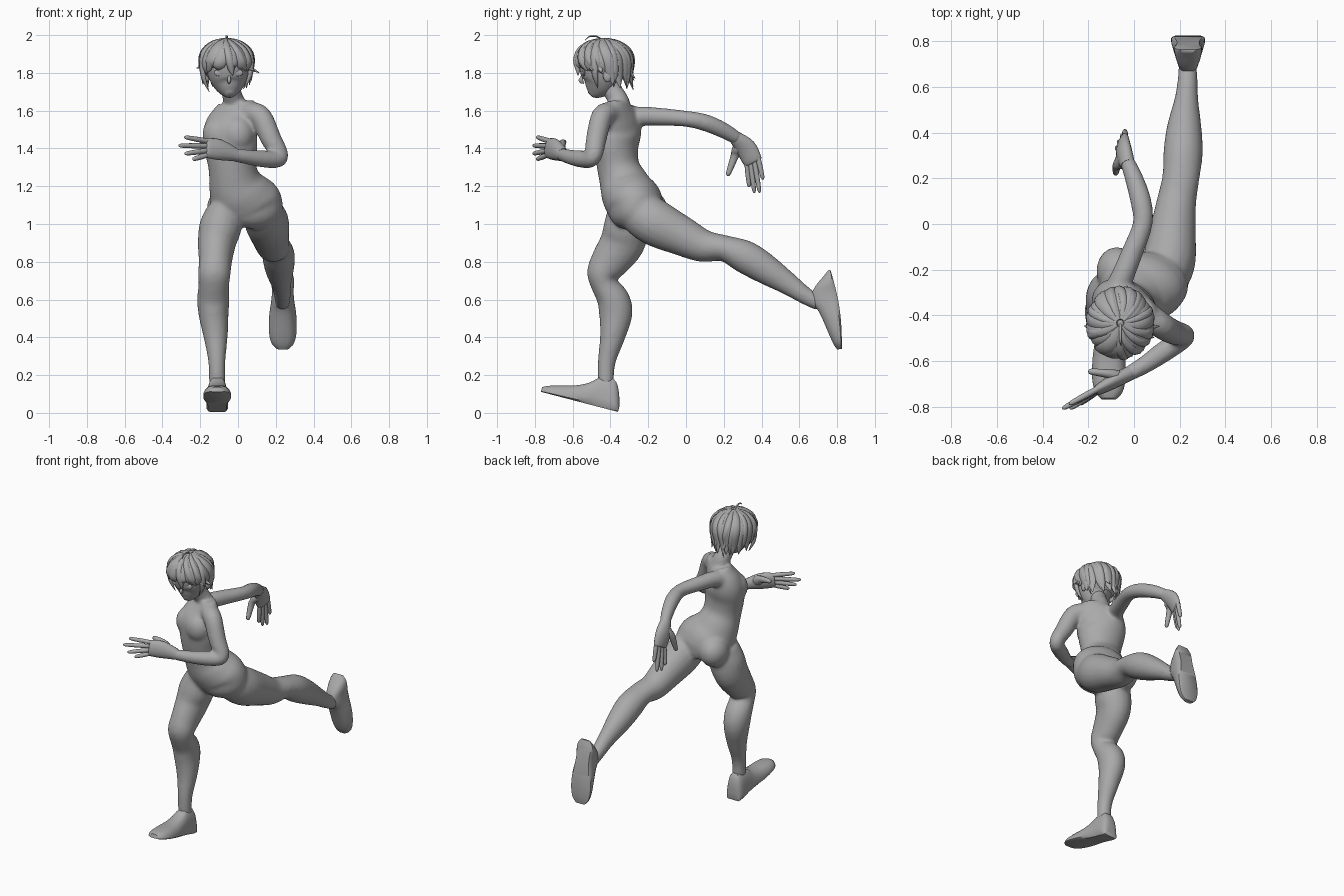
import bpy, bmesh, math, random
from mathutils import Vector, Matrix

random.seed(4)
grey = bpy.data.materials.new("plain_grey")
grey.diffuse_color = (0.4, 0.4, 0.4, 1)


def finish(name, bm, angle=50):
    bmesh.ops.recalc_face_normals(bm, faces=bm.faces)
    me = bpy.data.meshes.new(name)
    bm.to_mesh(me)
    bm.free()
    me.materials.append(grey)
    ob = bpy.data.objects.new(name, me)
    bpy.context.collection.objects.link(ob)
    bpy.ops.object.select_all(action='DESELECT')
    ob.select_set(True)
    bpy.context.view_layer.objects.active = ob
    bpy.ops.object.shade_smooth_by_angle(angle=math.radians(angle))
    return ob


def spline(rows, steps):
    """Catmull-Rom interpolation of rows of numbers."""
    out = []
    for i in range(len(rows) - 1):
        p0, p1 = rows[max(i - 1, 0)], rows[i]
        p2, p3 = rows[i + 1], rows[min(i + 2, len(rows) - 1)]
        for k in range(steps):
            t = k / steps
            out.append([0.5 * (2 * b + (c - a) * t + (2*a - 5*b + 4*c - d) * t*t
                               + (3*b - a - 3*c + d) * t**3)
                        for a, b, c, d in zip(p0, p1, p2, p3)])
    return out + [list(rows[-1])]


def skin(bm, rings):
    vs = [[bm.verts.new(p) for p in r] for r in rings]
    n = len(vs[0])
    for r, s in zip(vs, vs[1:]):
        for j in range(n):
            bm.faces.new((r[j], r[(j + 1) % n], s[(j + 1) % n], s[j]))
    bm.faces.new(vs[0][::-1])
    bm.faces.new(vs[-1])


def tube(bm, rows, side=(1, 0, 0), n=18, steps=4):
    """Elliptic tube; a row is x, y, z, half width, half depth, twist."""
    rows = spline([tuple(r) + (0,) * (6 - len(r)) for r in rows], steps)
    pts = [Vector(r[:3]) for r in rows]
    rings = []
    for i, r in enumerate(rows):
        t = (pts[min(i + 1, len(pts) - 1)] - pts[max(i - 1, 0)]).normalized()
        a = Vector(side)
        a = (a - t * a.dot(t)).normalized()
        a = Matrix.Rotation(math.radians(r[5]), 3, t) @ a
        b = t.cross(a)
        rings.append([pts[i] + a * max(r[3], .0005) * math.cos(w) + b * max(r[4], .0005) * math.sin(w)
                      for w in (2 * math.pi * j / n for j in range(n))])
    skin(bm, rings)


def ball(bm, c, r):
    m = Matrix.Translation(c) @ Matrix.Diagonal((*r, 1))
    return bmesh.ops.create_uvsphere(bm, u_segments=24, v_segments=16, radius=1, matrix=m)['verts']


# body: torso, neck, legs and arms merged into one skin
bm = bmesh.new()
tube(bm, [(.03, -.275, .99, .08, .07), (.04, -.28, 1.04, .175, .13),
          (.04, -.27, 1.10, .197, .152), (.01, -.305, 1.16, .17, .145),
          (-.015, -.33, 1.22, .142, .13), (-.03, -.358, 1.30, .127, .112, -10),
          (-.038, -.37, 1.40, .144, .113, -20), (-.04, -.365, 1.49, .153, .118, -32),
          (-.012, -.358, 1.56, .140, .09, -33), (.01, -.358, 1.61, .118, .064, -33),
          (.008, -.358, 1.645, .08, .05, -28)], n=28)
tube(bm, [(-.01, -.345, 1.59, .07, .06), (-.022, -.355, 1.65, .058, .055),
          (-.035, -.385, 1.70, .052, .053), (-.045, -.42, 1.78, .05, .05)])
for c, r in [((-.105, -.385, 1.475), (.084, .082, .095)), ((.0, -.435, 1.475), (.085, .075, .095)),
             ((-.075, -.205, 1.085), (.09, .105, .10)), ((.13, -.21, 1.06), (.115, .10, .10))]:
    ball(bm, c, r)
# planted leg
tube(bm, [(-.075, -.295, 1.08, .088, .115), (-.092, -.315, .99, .112, .12),
          (-.112, -.337, .90, .102, .12), (-.12, -.405, .80, .088, .103),
          (-.125, -.443, .74, .087, .083), (-.128, -.434, .68, .082, .07),
          (-.131, -.385, .60, .086, .087), (-.129, -.372, .52, .080, .089),
          (-.118, -.39, .40, .064, .067), (-.112, -.42, .27, .046, .048),
          (-.11, -.425, .15, .043, .043)])
# trailing leg
tube(bm, [(.12, -.27, 1.08, .10, .115), (.152, -.17, 1.01, .117, .125),
          (.17, -.03, .94, .102, .107), (.185, .09, .885, .088, .088),
          (.205, .20, .872, .082, .07), (.215, .31, .827, .087, .088),
          (.22, .42, .762, .077, .081), (.23, .55, .677, .052, .059),
          (.235, .64, .615, .044, .046), (.235, .71, .58, .04, .042)])
# arm swung back, then arm bent across the chest
tube(bm, [(-.085, -.30, 1.548, .053, .058), (-.055, -.24, 1.57, .051, .053),
          (-.01, -.13, 1.567, .048, .048), (.038, .0, 1.557, .044, .043),
          (.03, .10, 1.537, .047, .046), (.0, .20, 1.495, .041, .043),
          (-.03, .275, 1.45, .033, .036)])
tube(bm, [(.06, -.40, 1.587, .06, .06), (.12, -.445, 1.568, .06, .058),
          (.175, -.475, 1.45, .056, .055), (.22, -.488, 1.37, .047, .049),
          (.205, -.51, 1.342, .046, .046), (.13, -.56, 1.345, .046, .047),
          (.05, -.615, 1.355, .04, .04), (-.03, -.66, 1.367, .036, .033)],
     side=(.6, -.2, .75))
body = finish("body", bm)
rm = body.modifiers.new("merge", 'REMESH')
rm.mode = 'VOXEL'
rm.voxel_size = .009
rm.use_smooth_shade = True
sm = body.modifiers.new("soften", 'SMOOTH')
sm.factor = .5
sm.iterations = 18


# hands: flat palm, four fingers and a thumb
def hand(name, wrist, mid, knuckle, side, tips, thumb):
    side, knuckle = Vector(side).normalized(), Vector(knuckle)
    bm = bmesh.new()
    fwd = (knuckle - Vector(mid)).normalized()
    tube(bm, [(*wrist, .036, .032), (*mid, .056, .031), (*knuckle, .053, .022),
              (*(knuckle + fwd * .012), .044, .012)], side, 14)
    chains = [(knuckle + side * (.037 - .025 * i), Vector(t), .0142) for i, t in enumerate(tips)]
    for base, tip, r in chains:
        d = tip - base
        tube(bm, [(*(base + d * f), r * s, r * s) for f, s in
                  ((-.1, .9), (.3, 1), (.7, .9), (.93, .7), (1, .2))], side, 10, 2)
    a, b, c = (Vector(p) for p in thumb)
    tube(bm, [(*a, .028, .026), (*((a + b) / 2), .032, .025), (*b, .023, .019),
              (*(b.lerp(c, .85)), .014, .013), (*c, .004, .004)], side, 10, 3)
    finish(name, bm, 60)


hand("rear_hand", (-.027, .258, 1.46), (-.045, .315, 1.405), (-.05, .352, 1.335), (.3, .8, .6),
     [(-.04, .408, 1.235), (-.05, .39, 1.165), (-.065, .362, 1.165), (-.075, .335, 1.195)],
     [(-.04, .29, 1.43), (-.075, .258, 1.36), (-.08, .22, 1.255)])
hand("front_hand", (-.015, -.652, 1.367), (-.095, -.692, 1.393), (-.16, -.728, 1.402), (.1, .2, 1),
     [(-.285, -.79, 1.46), (-.315, -.81, 1.415), (-.282, -.81, 1.372), (-.24, -.79, 1.342)],
     [(-.06, -.67, 1.39), (-.12, -.655, 1.425), (-.2, -.645, 1.435)])

# shoes: lofted along the sole; a row is distance, half width, height
PROFILE = [(-.85, 0), (.85, 0), (1, .10), (1, .3), (.88, .6), (.68, .85), (.38, .98),
           (-.38, .98), (-.68, .85), (-.88, .6), (-1, .3), (-1, .10)]


def shoe(name, x, heel, toe, back, sag):
    h = Vector((x, *heel))
    u = Vector((0, toe[0] - heel[0], toe[1] - heel[1])).normalized()
    w = u.cross(Vector((1, 0, 0)))
    front = [(.25, .072, .082), (.33, .073, .06), (.39, .06, .042), (.422, .032, .026)]
    rings = []
    for d, hw, top in spline(back + front, 3):
        low = -sag * math.sin(math.pi * min(1, d / .42))
        rings.append([h + u * d + Vector((hw * a, 0, 0)) + w * (low + (top - low) * b)
                      for a, b in PROFILE])
    bm = bmesh.new()
    skin(bm, rings)
    finish(name, bm, 45)


shoe("planted_shoe", -.11, (-.36, .005), (-.77, .112),
     [(0, .045, .03), (.02, .055, .10), (.05, .058, .155), (.09, .057, .168),
      (.14, .058, .155), (.185, .064, .115)], 0)
shoe("trailing_shoe", .237, (.765, .757), (.825, .345),
     [(0, .035, .012), (.03, .055, .045), (.07, .06, .09), (.11, .057, .118),
      (.16, .06, .122), (.2, .066, .10)], .018)

# head with a tapered chin and a small nose
HX = -.05
bm = bmesh.new()
tube(bm, [(HX + .008, -.505, 1.683, .018, .018), (HX + .006, -.49, 1.70, .045, .05),
          (HX + .003, -.468, 1.735, .082, .085), (HX, -.455, 1.78, .105, .107),
          (HX - .003, -.447, 1.83, .115, .12), (HX - .006, -.44, 1.88, .118, .123),
          (HX - .008, -.437, 1.93, .10, .105), (HX - .008, -.435, 1.96, .05, .05)], n=28)
tube(bm, [(HX + .003, -.548, 1.80, .004, .004), (HX + .003, -.552, 1.775, .008, .008),
          (HX + .003, -.556, 1.758, .010, .013), (HX + .003, -.54, 1.745, .004, .004)], n=10)
finish("head", bm, 70)

# eyes and ears
for sgn, tag in ((-1, "outer"), (1, "inner")):
    bm = bmesh.new()
    ball(bm, (HX + sgn * .05, -.541, 1.80), (.027, .009, .018))
    finish("eye_" + tag, bm)
    bm = bmesh.new()
    ball(bm, (HX + sgn * .112, -.415, 1.785), (.014, .024, .034))
    finish("ear_" + tag, bm)

# hair cap, open at the face
HX -= .01
bm = bmesh.new()
vs = ball(bm, (HX, -.432, 1.85), (.126, .138, .122))
bmesh.ops.delete(bm, geom=[v for v in vs if v.co.z < 1.755 or (v.co.z < 1.885 and v.co.y < -.465)],
                 context='VERTS')
finish("hair_cap", bm)

# hair locks swept from the crown, shorter over the face
bm = bmesh.new()


def lock(ang, end_z, flare, width, sweep=.2, lift=0.0):
    low = 1.85 - end_z
    rows = []
    for t, r, z, wd in ((0, .015, 1.972, .5), (.2, .07, 1.955, .8), (.45, .115, 1.917, 1),
                        (.65, .135, 1.865, 1), (.85, .131, 1.85 - low * .5, .8),
                        (1, .115 + flare, end_z, .03)):
        a = ang + sweep * (t - .5)
        r += lift * math.sin(math.pi * t)
        rows.append((HX + math.sin(a) * r * .97, -.434 - math.cos(a) * r * 1.05,
                     z + lift * .7 * (1 - t), width * wd, .014 * wd + .001))
    tube(bm, rows, (math.cos(ang), math.sin(ang), 0), 8, 3)


for i in range(17):
    a = 2 * math.pi * (i + .5) / 17
    s = math.copysign(1, math.sin(a))
    back = (1 - math.cos(a)) / 2
    end = 1.835 - .10 * min(1, back * 1.7) + random.uniform(-.02, .025)
    lock(a, end, .002 + .018 * back + random.uniform(-.01, .015), random.uniform(.028, .036),
         s * random.uniform(.1, .6), random.uniform(0, .008))
# long side locks, swept fringe and loose flicked tips
for a, z, f, sw in ((1.2, 1.715, -.02, .1), (-1.2, 1.70, -.015, -.1), (1.25, 1.80, .065, .5),
                    (-1.25, 1.825, .05, -.5), (.9, 1.81, .05, .6), (2.5, 1.715, .01, .5),
                    (-2.5, 1.72, .01, -.4), (3.1, 1.71, .035, .5), (2.8, 1.77, .045, .3),
                    (-2.8, 1.76, .04, -.3), (1.9, 1.725, -.01, .3), (-1.9, 1.735, .0, -.4),
                    (.05, 1.785, .02, .4), (-.55, 1.80, .02, -.7), (.5, 1.81, .02, .8)):
    lock(a, z, f, .021, sw, .008)
finish("hair_locks", bm, 60)

# stray curl on top
bm = bmesh.new()
tube(bm, [(HX, -.44, 1.97, .006, .005), (HX, -.47, 1.992, .006, .004),
          (HX, -.51, 1.993, .005, .004), (HX + .005, -.535, 1.972, .001, .001)], n=8)
finish("hair_curl", bm)
